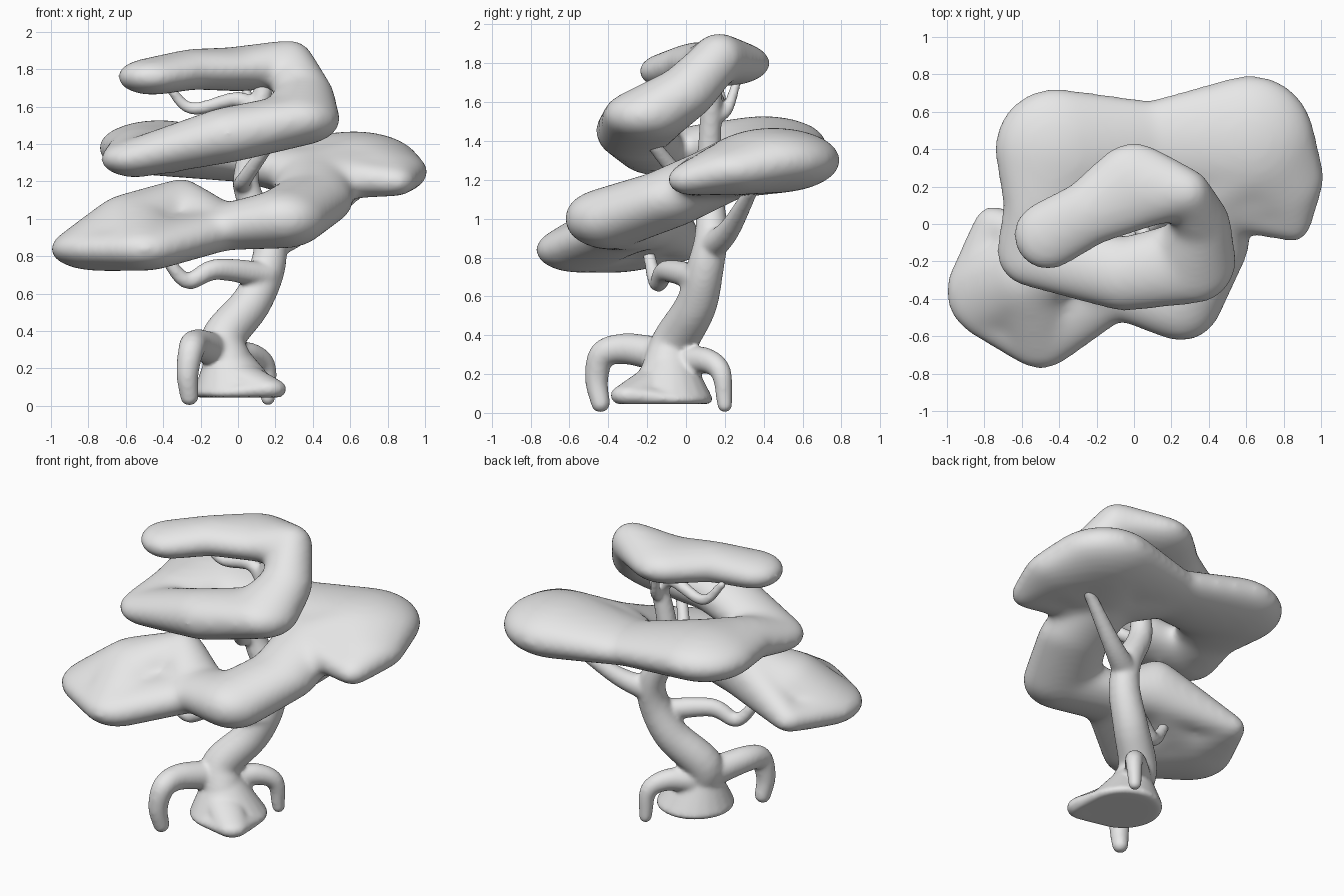
import bpy
import bmesh
from mathutils import Vector

cube = bpy.data.objects.get("Cube")
if cube:
    bpy.data.objects.remove(cube, do_unlink=True)

shade = .8
grey = bpy.data.materials.new("plain_grey")
grey.use_nodes = True
colour = (shade, shade, shade, 1)
grey.diffuse_color = colour
grey.node_tree.nodes["Principled BSDF"].inputs["Base Color"].default_value = colour

# Unit sphere directions shared by every blob
ball = bmesh.new()
bmesh.ops.create_icosphere(ball, subdivisions=3, radius=1)
SPHERE = [vert.co.copy() for vert in ball.verts]
ball.free()


def pad(x, y, z, width, height, floor=0):
    """Points of a round, flattened blob, cut off level at the floor."""
    points = []
    for direction in SPHERE:
        point = Vector((x, y, z)) + direction * width
        point.z = max(floor, z + direction.z * height)
        points.append(point)
    return points


def chain(bm, blobs):
    """Wrap a convex skin around each blob and the next one."""
    for first, second in zip(blobs, blobs[1:]):
        part = bmesh.new()
        for point in first + second:
            part.verts.new(point)
        bmesh.ops.remove_doubles(part, verts=part.verts[:], dist=.001)
        bmesh.ops.convex_hull(part, input=part.verts[:])
        loose = [vert for vert in part.verts if not vert.link_faces]
        bmesh.ops.delete(part, geom=loose, context='VERTS')
        bmesh.ops.recalc_face_normals(part, faces=part.faces[:])
        mesh = bpy.data.meshes.new("part")
        part.to_mesh(mesh)
        part.free()
        bm.from_mesh(mesh)
        bpy.data.meshes.remove(mesh)


def limb(bm, thick, thin, *points, steps=5):
    """Tube on a smooth path that tapers evenly from thick to thin."""
    pts = [Vector(point) for point in points]
    pts = [pts[0] * 2 - pts[1]] + pts + [pts[-1] * 2 - pts[-2]]
    path = []
    for before, start, end, after in zip(pts, pts[1:], pts[2:], pts[3:]):
        leave, arrive = (end - before) / 2, (after - start) / 2
        for i in range(steps):
            t = i / steps
            ease = t * t * (3 - 2 * t)
            path.append(start.lerp(end, ease) + leave * t * (1 - t) ** 2
                        - arrive * t * t * (1 - t))
    path.append(pts[-2])
    blobs = []
    for i, centre in enumerate(path):
        radius = thick + (thin - thick) * i / (len(path) - 1)
        blobs.append(pad(*centre, radius, radius))
    chain(bm, blobs)


def finish(name, bm, voxel, rounds):
    """Fuse the overlapping parts into one soft surface."""
    mesh = bpy.data.meshes.new(name)
    bm.to_mesh(mesh)
    bm.free()
    mesh.materials.append(grey)
    obj = bpy.data.objects.new(name, mesh)
    bpy.context.collection.objects.link(obj)
    fuse = obj.modifiers.new("fuse", 'REMESH')
    fuse.mode = 'VOXEL'
    fuse.voxel_size = voxel
    fuse.use_smooth_shade = True
    soften = obj.modifiers.new("soften", 'SMOOTH')
    soften.factor = .5
    soften.iterations = rounds


# Low lobe of the canopy
low_outer = pad(-.74, -.36, .84, .27, .12)
low_front = pad(-.5, -.56, .84, .22, .12)
low_dome = pad(-.56, -.28, .95, .24, .19)
low_bump = pad(-.76, 0, .86, .1, .08)
low_peak = pad(-.3, -.15, 1.03, .15, .19)
saddle = pad(-.1, -.3, .95, .2, .12)

# Middle lobes
front_lobe = pad(.25, -.4, 1, .23, .16)
side_bridge = pad(.4, -.1, 1.1, .22, .15)
big_inner = pad(.42, .2, 1.24, .22, .14)
big_lobe = pad(.62, .45, 1.3, .35, .17)
big_right = pad(.77, .25, 1.25, .25, .13)
big_bump = pad(.85, 0, 1.2, .1, .08)
back_bridge = pad(.1, .43, 1.3, .23, .11)
back_lobe = pad(-.42, .4, 1.38, .33, .15)

# Upper ridge and crown
left_edge = pad(-.5, .1, 1.37, .2, .12)
left_tip = pad(-.55, -.15, 1.32, .19, .1)
ridge = pad(-.05, -.27, 1.45, .2, .15)
upper_corner = pad(.32, -.2, 1.53, .23, .14)
upper_turn = pad(.36, 0, 1.65, .16, .14)
crown_peak = pad(.28, .17, 1.83, .13, .13)
crown_mid = pad(0, .2, 1.8, .24, .12)
crown_body = pad(-.24, .06, 1.8, .18, .11)
crown_tip = pad(-.46, -.06, 1.76, .19, .1)

# Foliage: one winding canopy climbing from the low lobe to the crown
leaves = bmesh.new()
chain(leaves, [low_outer, low_front, low_dome, low_peak, saddle, front_lobe, side_bridge,
               big_inner, big_lobe, back_bridge, back_lobe, left_edge, left_tip, ridge,
               upper_corner, upper_turn, crown_peak, crown_mid, crown_body, crown_tip])
chain(leaves, [low_dome, low_outer, low_bump, low_peak])
chain(leaves, [low_front, saddle])
chain(leaves, [big_lobe, big_right, big_bump, big_inner, big_right])
chain(leaves, [big_inner, back_bridge])
finish("foliage", leaves, .018, 40)

# Trunk
wood = bmesh.new()
limb(wood, .13, .05, (-.05, -.1, .22), (-.08, -.06, .36), (.07, .05, .55), (.16, .1, .75),
     (.16, .13, .92), (.05, .12, 1.15), (.06, .12, 1.35), (.15, .14, 1.75))

# Flared foot with a sloping toe
sole = .045
heel = pad(0, -.1, .07, .24, .07, sole)
toe = pad(.16, -.29, .09, .1, .06, sole)
ankle = pad(-.06, -.08, .3, .1, .06)
shin = pad(-.04, -.12, .18, .13, .08)
chain(wood, [ankle, heel, toe, shin])

# Arching roots
limb(wood, .09, .05, (-.13, -.13, .3), (-.22, -.31, .33), (-.25, -.43, .3),
     (-.27, -.46, .17), (-.26, -.44, .05))
limb(wood, .08, .04, (-.03, 0, .26), (.07, .1, .27), (.15, .18, .21), (.16, .2, .04))

# Branches reaching into the canopy
limb(wood, .07, .03, (.15, .05, .7), (-.12, -.1, .73), (-.28, -.15, .67), (-.42, -.2, .85))
limb(wood, .08, .035, (.16, .12, .85), (.36, .22, .94), (.65, .34, 1.15))
limb(wood, .05, .035, (.02, .1, 1.18), (.04, -.03, 1.22), (.18, -.2, 1.42))
limb(wood, .05, .025, (.1, .13, 1.56), (0, .14, 1.64), (-.25, .18, 1.59), (-.38, .16, 1.72))
limb(wood, .04, .025, (.1, .14, 1.52), (.08, .21, 1.56), (.04, .26, 1.7))
finish("trunk_and_roots", wood, .012, 12)
